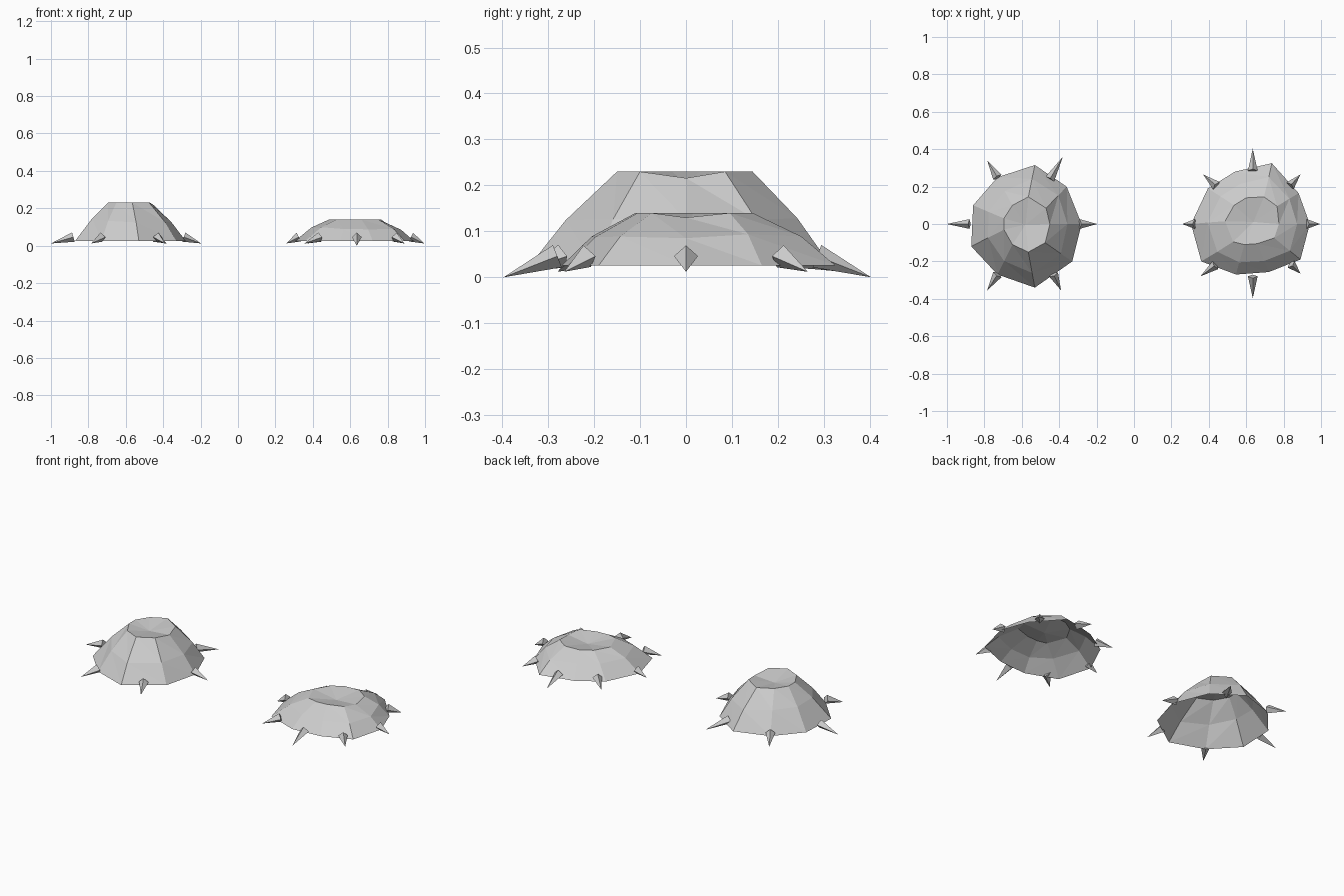
import bpy, bmesh, random
from mathutils import Vector

random.seed(4)
cube = bpy.data.objects.get("Cube")
if cube:
    bpy.data.objects.remove(cube, do_unlink=True)

# Single stone colour
stone = bpy.data.materials.new("pale_grey_stone")
stone.use_nodes = True
GREY = (0.6, 0.6, 0.6, 1)
stone.diffuse_color = GREY
stone.node_tree.nodes["Principled BSDF"].inputs["Base Color"].default_value = GREY


def finish(bm, name):
    bmesh.ops.recalc_face_normals(bm, faces=bm.faces)
    mesh = bpy.data.meshes.new(name)
    bm.to_mesh(mesh)
    bm.free()
    mesh.materials.append(stone)
    obj = bpy.data.objects.new(name, mesh)
    bpy.context.collection.objects.link(obj)
    return obj


def mound(name, base, rim, top, dip, bulge, depth):
    """Open-bottomed faceted shell: base ring, shoulder ring, rim, dished crater."""
    bm = bmesh.new()
    low = [Vector((x, y, 0.026)) for x, y in base]
    # The rim sags at its +x point
    high = [Vector((x, y, top - (dip if abs(y) < 0.01 else 0))) for x, y in rim]
    centre = sum(high, Vector()) / len(high)
    mid = []
    for a, b in zip(low, high):
        p = a.lerp(b, 0.5 + random.uniform(-0.06, 0.06))
        out = Vector((a.x - centre.x, a.y - centre.y, 0)).normalized()
        mid.append(p + (out + Vector((0, 0, 1))) * bulge)
    rings = [[bm.verts.new(p) for p in ring] for ring in (low, mid, high)]
    floor = bm.verts.new(centre - Vector((0, 0, depth)))
    n = len(low)
    for i in range(n):
        j = (i + 1) % n
        for lower, upper in zip(rings, rings[1:]):
            bm.faces.new((lower[i], lower[j], upper[j]))
            bm.faces.new((lower[i], upper[j], upper[i]))
        bm.faces.new((rings[2][i], rings[2][j], floor))
    obj = finish(bm, name)
    # Keep the outside and crater facing up
    if sum(f.normal.z for f in obj.data.polygons) < 0:
        obj.data.flip_normals()


def spike(name, root, tip, tip_z=0.01):
    """Four-sided spike leaning outward and down."""
    bm = bmesh.new()
    a, b = Vector((*root, 0.046)), Vector((*tip, tip_z))
    axis = (b - a).normalized()
    side = axis.cross(Vector((0, 0, 1))).normalized()
    up = side.cross(axis)
    ring = [bm.verts.new(a + d) for d in
            (up * 0.026, side * 0.026, up * -0.026, side * -0.026)]
    point = bm.verts.new(b)
    bm.faces.new(ring)
    for i in range(4):
        bm.faces.new((ring[i], ring[(i + 1) % 4], point))
    finish(bm, name)


# Tall mound
mound("tall_mound",
      [(-.53, .315), (-.36, .2), (-.28, 0), (-.33, -.2), (-.53, -.34),
       (-.73, -.27), (-.87, -.12), (-.86, .1), (-.73, .25)],
      [(-.565, .145), (-.47, .085), (-.45, 0), (-.475, -.1), (-.565, -.15),
       (-.65, -.11), (-.695, -.03), (-.695, .03), (-.65, .1)],
      0.23, 0.014, 0.007, 0.022)

# Low mound
mound("low_mound",
      [(.737, .325), (.88, .165), (.94, 0), (.89, -.19), (.72, -.257),
       (.545, -.27), (.36, -.2), (.305, 0), (.395, .19), (.54, .28)],
      [(.695, .145), (.765, .095), (.775, 0), (.75, -.075), (.66, -.105),
       (.59, -.11), (.53, -.095), (.487, .015), (.535, .1), (.6, .14)],
      0.14, 0.01, 0.01, 0.022)

# Spikes: root and tip in plan
tall_spikes = [((-.88, 0), (-1, 0)), ((-.29, 0), (-.197, 0)),
               ((-.73, .25), (-.785, .34)), ((-.45, .24), (-.38, .36)),
               ((-.43, -.27), (-.39, -.355)), ((-.73, -.27), (-.785, -.355))]
low_spikes = [((.635, .285), (.635, .403)), ((.635, -.28), (.635, -.397)),
              ((.925, 0), (.995, 0)), ((.325, 0), (.258, 0)),
              ((.835, .205), (.89, .265)), ((.84, -.215), (.89, -.265)),
              ((.44, .205), (.37, .265)), ((.435, -.22), (.355, -.28))]
for label, group in (("tall", tall_spikes), ("low", low_spikes)):
    for k, (root, tip) in enumerate(group):
        spike(f"{label}_mound_spike_{k + 1}", root, tip, 0 if abs(tip[1]) > 0.39 else 0.012)
